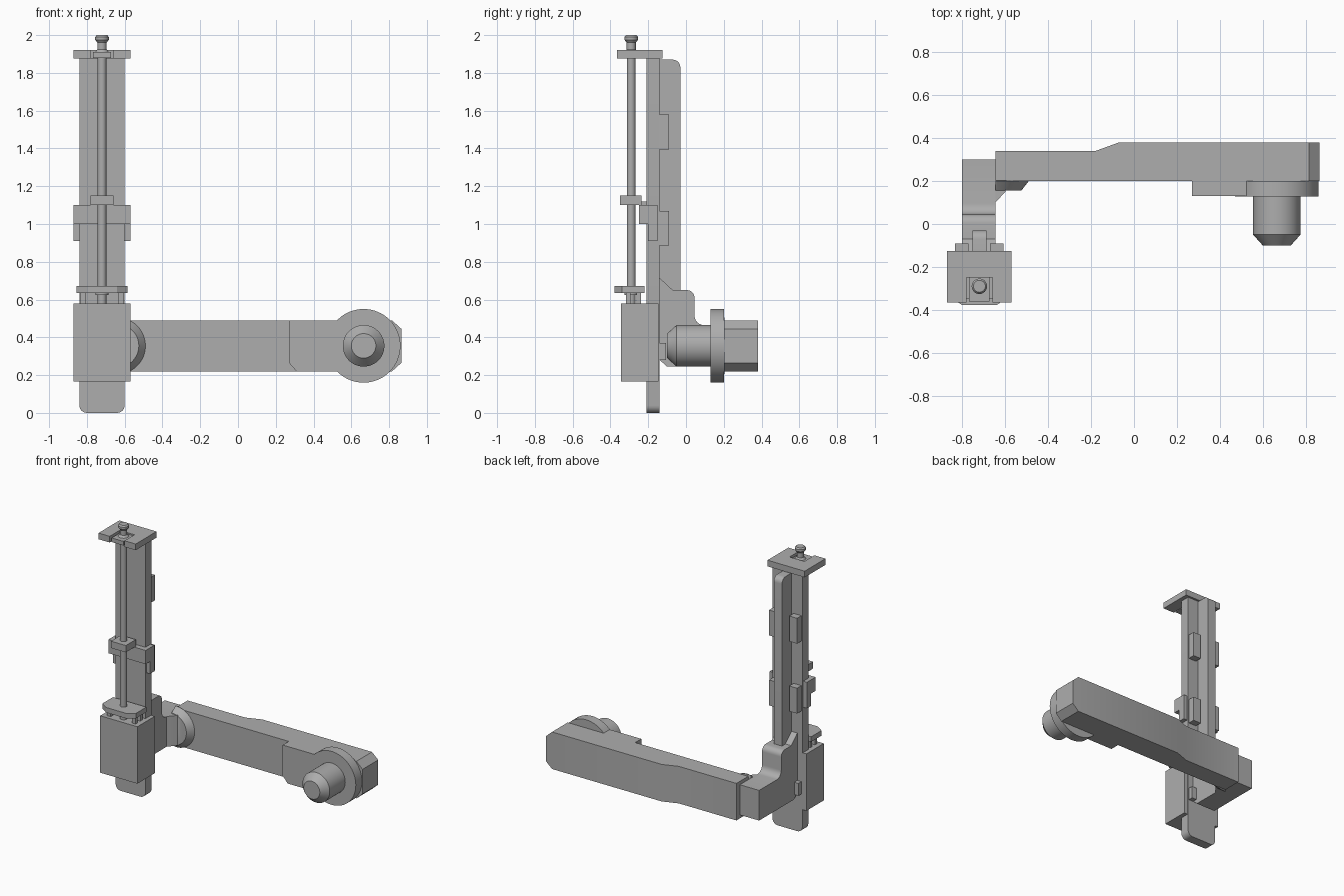
import bpy, bmesh, math
from mathutils import Vector

if "Cube" in bpy.data.objects:
    bpy.data.objects.remove(bpy.data.objects["Cube"])

grey = bpy.data.materials.new("mid_grey")
grey.use_nodes = True
grey.diffuse_color = (0.42, 0.42, 0.42, 1)
grey.node_tree.nodes["Principled BSDF"].inputs["Base Color"].default_value = grey.diffuse_color

CX = -0.72       # centre line of the column
SCREW_Y = -0.29  # axis of the lead screw
ARM_Z = 0.355    # mid height of the arm


def finish(name, bm):
    bmesh.ops.recalc_face_normals(bm, faces=bm.faces)
    mesh = bpy.data.meshes.new(name)
    bm.to_mesh(mesh)
    bm.free()
    mesh.materials.append(grey)
    for p in mesh.polygons:
        p.use_smooth = True
    mesh.set_sharp_from_angle(angle=math.radians(30))
    obj = bpy.data.objects.new(name, mesh)
    bpy.context.collection.objects.link(obj)
    return obj


def extrude(name, pts, axis, lo, hi):
    """Outline in the two remaining axes, extruded along axis from lo to hi."""
    bm = bmesh.new()

    def at(p, d):
        c = list(p)
        c.insert("xyz".index(axis), d)
        return bm.verts.new(c)
    face = bm.faces.new([at(p, lo) for p in pts])
    out = bmesh.ops.extrude_face_region(bm, geom=[face])
    move = Vector([(hi - lo) if a == axis else 0 for a in "xyz"])
    bmesh.ops.translate(bm, vec=move, verts=[v for v in out["geom"] if isinstance(v, bmesh.types.BMVert)])
    return finish(name, bm)


def box(name, x0, x1, y0, y1, z0, z1):
    return extrude(name, [(x0, y0), (x1, y0), (x1, y1), (x0, y1)], "z", z0, z1)


def turned(name, profile, axis, centre, n=48):
    """Solid of revolution; profile holds (radius, position) pairs."""
    bm = bmesh.new()
    rings = []
    for r, d in profile:
        ring = []
        for i in range(n):
            a = 2 * math.pi * i / n
            u, v = centre[0] + r * math.cos(a), centre[1] + r * math.sin(a)
            ring.append(bm.verts.new((u, v, d) if axis == "z" else (u, d, v)))
        rings.append(ring)
    for a, b in zip(rings, rings[1:]):
        for i in range(n):
            j = (i + 1) % n
            bm.faces.new((a[i], a[j], b[j], b[i]))
    bm.faces.new(rings[0])
    bm.faces.new(rings[-1])
    return finish(name, bm)


def arc(u, v, r, start, end, n=6):
    angles = [math.radians(start + (end - start) * i / n) for i in range(n + 1)]
    return [(u + r * math.cos(a), v + r * math.sin(a)) for a in angles]


# Column: back plate with rounded foot, and its rear rib
foot = arc(CX - 0.08, 0.04, 0.04, 180, 270) + arc(CX + 0.08, 0.04, 0.04, 270, 360)
extrude("column_plate", foot + [(CX + 0.12, 1.88), (CX - 0.12, 1.88)], "y", -0.21, -0.14)
extrude("column_rib", [(-0.15, 0.5), (-0.03, 0.5)] + arc(-0.07, 1.83, 0.04, 0, 90) + [(-0.15, 1.87)],
        "x", CX - 0.033, CX + 0.033)

# Clips on both sides of the rib
for side, label in ((-1, "right"), (1, "left")):
    for i, (z0, z1, depth) in enumerate([(0.28, 0.37, -0.105), (0.885, 1.07, -0.09), (1.395, 1.58, -0.09)]):
        xs = sorted((CX + side * 0.05, CX + side * 0.113))
        box(f"rear_clip_{label}_{i}", *xs, -0.15, depth, z0, z1)

# Slotted top plate with its bearing block
extrude("top_plate", [(CX - 0.15, -0.365), (CX - 0.06, -0.365), (CX - 0.06, -0.25), (CX + 0.06, -0.25),
                      (CX + 0.06, -0.365), (CX + 0.15, -0.365), (CX + 0.15, -0.125), (CX - 0.15, -0.125)],
        "z", 1.875, 1.92)
box("screw_bearing", CX - 0.048, CX + 0.048, -0.36, -0.25, 1.88, 1.91)

# Lead screw and knob
turned("lead_screw", [(0.023, 0.58), (0.023, 1.95)], "z", (CX, SCREW_Y), 24)
turned("screw_knob", [(0.036, 1.91), (0.024, 1.925), (0.024, 1.96), (0.036, 1.975), (0.036, 1.99), (0.028, 2.0)],
       "z", (CX, SCREW_Y), 24)

# Sliding bracket and nut
box("slider_bridge", CX - 0.15, CX + 0.15, -0.25, -0.15, 1.0, 1.1)
for side, label in ((-1, "right"), (1, "left")):
    xs = sorted((CX + side * 0.12, CX + side * 0.15))
    box("slider_cheek_" + label, *xs, -0.2, -0.15, 0.91, 1.0)
box("slider_nut", CX - 0.06, CX + 0.06, -0.35, -0.235, 1.1, 1.15)
box("nut_base", CX - 0.04, CX + 0.04, -0.25, -0.21, 1.05, 1.12)

# Lower carriage, with flange on posts
box("carriage_block", CX - 0.15, CX + 0.15, -0.345, -0.145, 0.165, 0.58)
extrude("carriage_flange", [(CX - 0.135, -0.22), (CX - 0.135, -0.34), (CX - 0.08, -0.378), (CX + 0.08, -0.378),
                            (CX + 0.135, -0.34), (CX + 0.135, -0.22)], "z", 0.635, 0.672)
turned("flange_collar", [(0.035, 0.625), (0.035, 0.64)], "z", (CX, SCREW_Y), 24)
for x in (-0.1, 0.1):
    for y in (-0.305, -0.25):
        box("flange_post", CX + x - 0.015, CX + x + 0.015, y - 0.012, y + 0.012, 0.57, 0.64)

# Curved bracket joining the column to the arm
side_profile = ([(-0.145, 0.245 + 0.04), (-0.145, 0.72), (-0.07, 0.65)] + arc(0.005, 0.61, 0.04, 90, 0)
                + arc(0.095, 0.515, 0.05, 180, 270) + [(0.3, 0.465), (0.3, 0.245), (-0.1, 0.245)])
extrude("elbow_bracket", side_profile, "x", -0.8, -0.645)
extrude("elbow_gusset", [(-0.66, 0.09), (-0.645, 0.1), (-0.595, 0.155), (-0.595, 0.25), (-0.66, 0.25)],
        "z", 0.245, 0.465)

# Half-round pivot boss on the arm's inner end
boss = turned("pivot_boss", [(0.115, 0.155), (0.15, 0.2), (0.15, 0.205)], "y", (-0.64, ARM_Z))
bm = bmesh.new()
bm.from_mesh(boss.data)
cut = bmesh.ops.bisect_plane(bm, geom=bm.verts[:] + bm.edges[:] + bm.faces[:],
                             plane_co=(-0.645, 0, 0), plane_no=(-1, 0, 0), clear_outer=True)
bmesh.ops.holes_fill(bm, edges=[e for e in bm.edges if e.is_boundary])
bm.to_mesh(boss.data)
bm.free()

# Arm: stepped beam with a chamfered tip
extrude("arm_beam", [(-0.645, 0.2), (0.815, 0.2), (0.815, 0.38), (-0.07, 0.38), (-0.18, 0.34), (-0.645, 0.34)],
        "z", 0.22, 0.49)
extrude("arm_tip", [(0.815, 0.22), (0.865, 0.265), (0.865, 0.445), (0.815, 0.49)], "y", 0.2, 0.38)

# Face plate, round flange and spindle
extrude("face_plate", [(0.31, 0.22), (0.665, 0.22), (0.665, 0.49), (0.27, 0.49), (0.27, 0.265)], "y", 0.13, 0.2)
turned("spindle_flange", [(0.195, 0.129), (0.195, 0.2)], "y", (0.665, ARM_Z), 64)
turned("spindle", [(0.065, -0.1), (0.11, -0.05), (0.11, 0.14)], "y", (0.665, ARM_Z))
